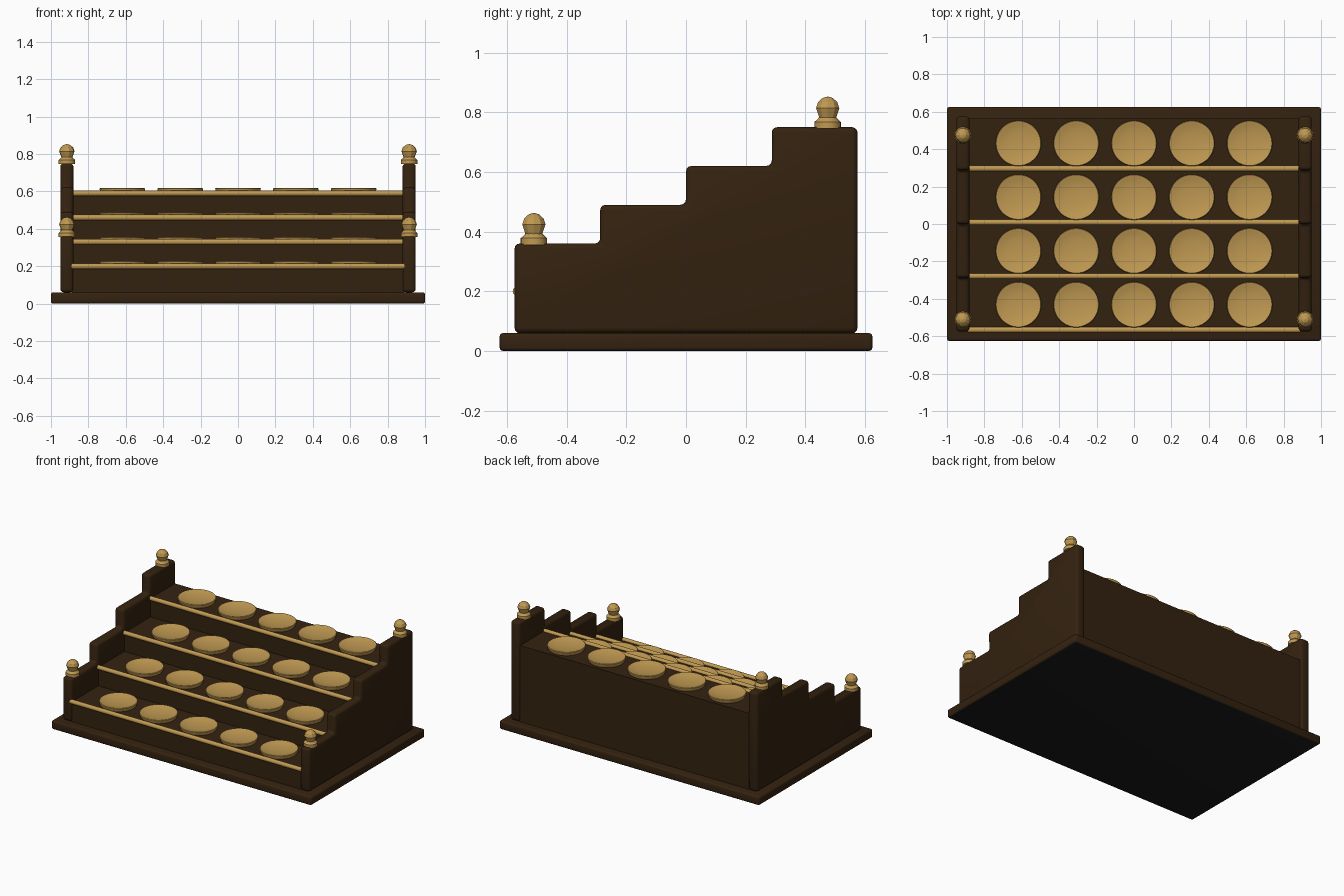
import bpy, bmesh, math
from mathutils import Matrix

if "Cube" in bpy.data.objects:
    bpy.data.objects.remove(bpy.data.objects["Cube"])


def material(name, rgb):
    mat = bpy.data.materials.new(name)
    mat.use_nodes = True
    color = (*rgb, 1.0)
    mat.diffuse_color = color
    bsdf = mat.node_tree.nodes["Principled BSDF"]
    bsdf.inputs["Base Color"].default_value = color
    bsdf.inputs["Roughness"].default_value = 0.6
    return mat


WOOD = material("dark wood", (0.034, 0.016, 0.005))
GOLD = material("antique gold", (0.53, 0.32, 0.085))
FELT = material("black felt", (0.01, 0.01, 0.01))

STEP, RISE, DEPTH = 4, 0.13, 0.2875
FRONT = -0.575


def finish(name, bm, *mats, angle=35):
    bmesh.ops.recalc_face_normals(bm, faces=bm.faces)
    mesh = bpy.data.meshes.new(name)
    bm.to_mesh(mesh)
    bm.free()
    for mat in mats:
        mesh.materials.append(mat)
    obj = bpy.data.objects.new(name, mesh)
    bpy.context.collection.objects.link(obj)
    bpy.ops.object.select_all(action="DESELECT")
    obj.select_set(True)
    bpy.context.view_layer.objects.active = obj
    if angle:
        bpy.ops.object.shade_smooth_by_angle(angle=math.radians(angle))
    return obj


def extrude_profile(points, x0, x1):
    """Side profile of (y, z) points drawn out along x."""
    bm = bmesh.new()
    face = bm.faces.new([bm.verts.new((x0, y, z)) for y, z in points])
    new = bmesh.ops.extrude_face_region(bm, geom=[face])["geom"]
    verts = [v for v in new if isinstance(v, bmesh.types.BMVert)]
    bmesh.ops.translate(bm, verts=verts, vec=(x1 - x0, 0, 0))
    bmesh.ops.recalc_face_normals(bm, faces=bm.faces)
    return bm


def round_edges(bm, width, segments=3):
    bmesh.ops.bevel(bm, geom=bm.edges[:], offset=width, segments=segments,
                    profile=0.5, affect="EDGES", clamp_overlap=True)


def stair_profile(front, back, bottom, first_top):
    points = [(back, bottom), (front, bottom)]
    for i in range(STEP):
        y, z = front + i * DEPTH, first_top + i * RISE
        points += [(y, z), (y + DEPTH if i < STEP - 1 else back, z)]
    return points


def lathe(name, profile, location, segments, mat, angle=35):
    """Spin (radius, height) points around z."""
    bm = bmesh.new()
    verts = [bm.verts.new((r, 0, z)) for r, z in profile]
    edges = [bm.edges.new(pair) for pair in zip(verts, verts[1:])]
    bmesh.ops.spin(bm, geom=verts + edges, axis=(0, 0, 1), cent=(0, 0, 0),
                   angle=math.tau, steps=segments, use_duplicate=False)
    bmesh.ops.remove_doubles(bm, verts=bm.verts, dist=0.0002)
    bmesh.ops.translate(bm, verts=bm.verts, vec=location)
    return finish(name, bm, mat, angle=angle)


# Plinth with felt underside
bm = bmesh.new()
bmesh.ops.create_cube(bm, size=1, matrix=Matrix.Translation((0, 0, 0.03))
                      @ Matrix.Diagonal((2, 1.25, 0.06, 1)))
round_edges(bm, 0.012)
bm.normal_update()
for f in bm.faces:
    f.material_index = 1 if f.normal.z < -0.95 else 0
finish("plinth", bm, WOOD, FELT)

# Stepped body
finish("stepped_body",
       extrude_profile(stair_profile(FRONT + 0.01, 0.565, 0.055, 0.2), -0.89, 0.89), WOOD)

# Stepped side walls, rounded all over
for side, x0 in (("left", 0.88), ("right", -0.95)):
    bm = extrude_profile(stair_profile(FRONT, 0.575, 0.06, 0.36), x0, x0 + 0.07)
    round_edges(bm, 0.018)
    finish(side + "_stepped_wall", bm, WOOD)

# Gold rail and row of shallow dishes on every tread
dish = [(0, 0), (0.113, 0), (0.12, 0.01), (0.122, 0.024), (0.119, 0.027),
        (0.114, 0.026), (0.095, 0.02), (0.06, 0.014), (0, 0.011)]
for i in range(STEP):
    y, z = FRONT + i * DEPTH, 0.2 + i * RISE
    bm = bmesh.new()
    bmesh.ops.create_cone(bm, cap_ends=True, segments=16, radius1=0.015, radius2=0.015,
                          depth=1.78, matrix=Matrix.Translation((0, y + 0.009, z))
                          @ Matrix.Rotation(math.pi / 2, 4, "Y"))
    finish(f"tread_rail_{i + 1}", bm, GOLD)
    for j in range(5):
        lathe(f"dish_{i + 1}_{j + 1}", dish, ((j - 2) * 0.309, y + DEPTH / 2, z),
              48, GOLD)

# Turned finials at the wall ends
collar = [(0, -0.005), (0.044, -0.005), (0.044, 0.018), (0.034, 0.027),
          (0.029, 0.033), (0, 0.033)]
knob = [(0, 0.026), (0.029, 0.03), (0.041, 0.064), (0.034, 0.084), (0.018, 0.098), (0, 0.103)]
for side, x in (("left", 0.915), ("right", -0.915)):
    for end, y, z in (("front", -0.51, 0.36), ("back", 0.475, 0.75)):
        lathe(f"{end}_{side}_finial_collar", collar, (x, y, z), 24, GOLD)
        lathe(f"{end}_{side}_finial_knob", knob, (x, y, z), 10, GOLD, angle=0)
